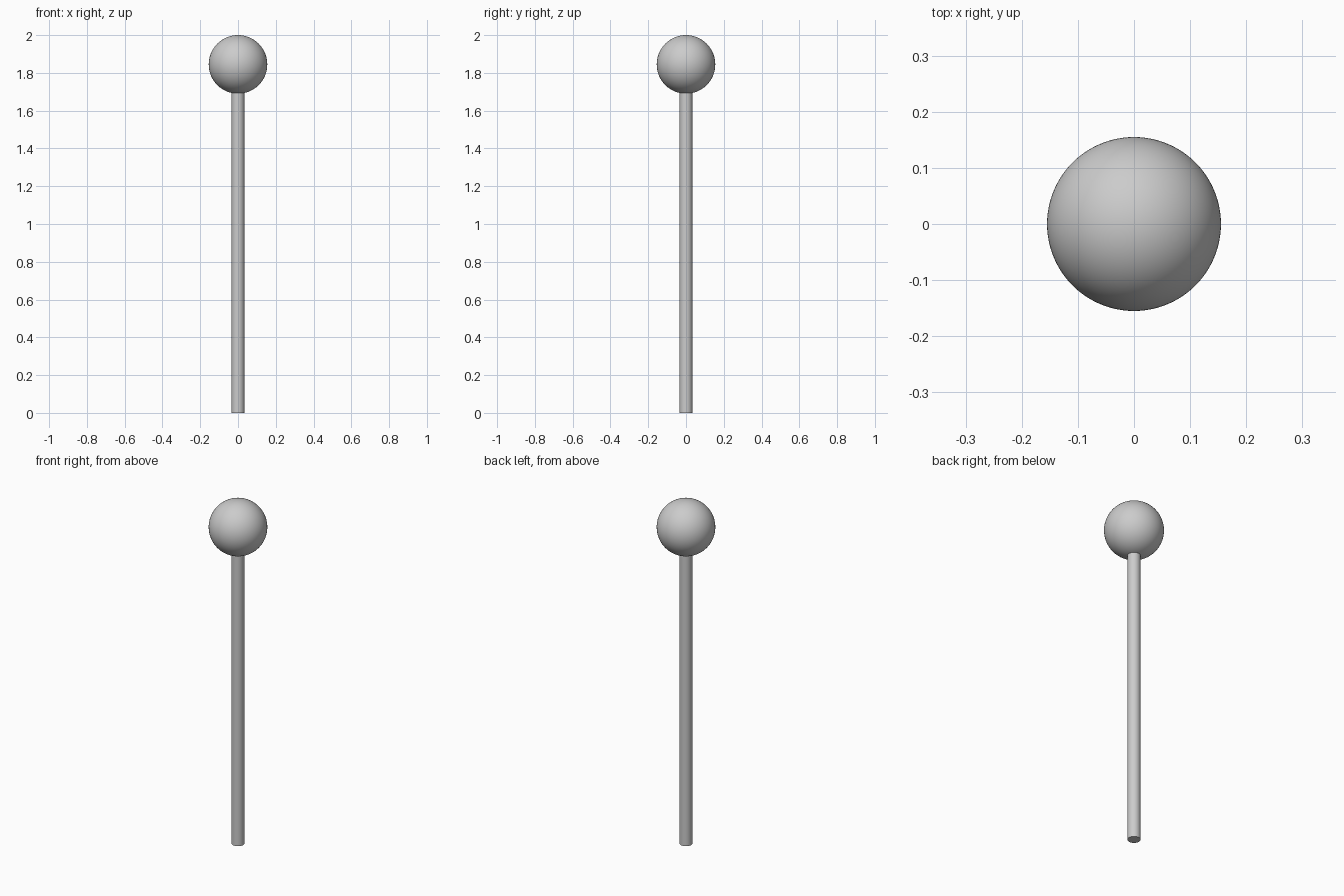
import bpy

if "Cube" in bpy.data.objects:
    bpy.data.objects.remove(bpy.data.objects["Cube"])

R_BALL = 0.155
R_POLE = 0.034
BALL_Z = 2.0 - R_BALL


def finish(name):
    obj = bpy.context.object
    obj.name = name
    bpy.ops.object.shade_smooth_by_angle()
    return obj


# Straight round pole, its top end tucked just inside the ball
pole_height = BALL_Z - R_BALL + 0.02
bpy.ops.mesh.primitive_cylinder_add(vertices=32, radius=R_POLE, depth=pole_height,
                                    location=(0, 0, pole_height / 2))
finish("pole")

# Round ball on top
bpy.ops.mesh.primitive_uv_sphere_add(segments=96, ring_count=48, radius=R_BALL,
                                     location=(0, 0, BALL_Z))
finish("ball")
